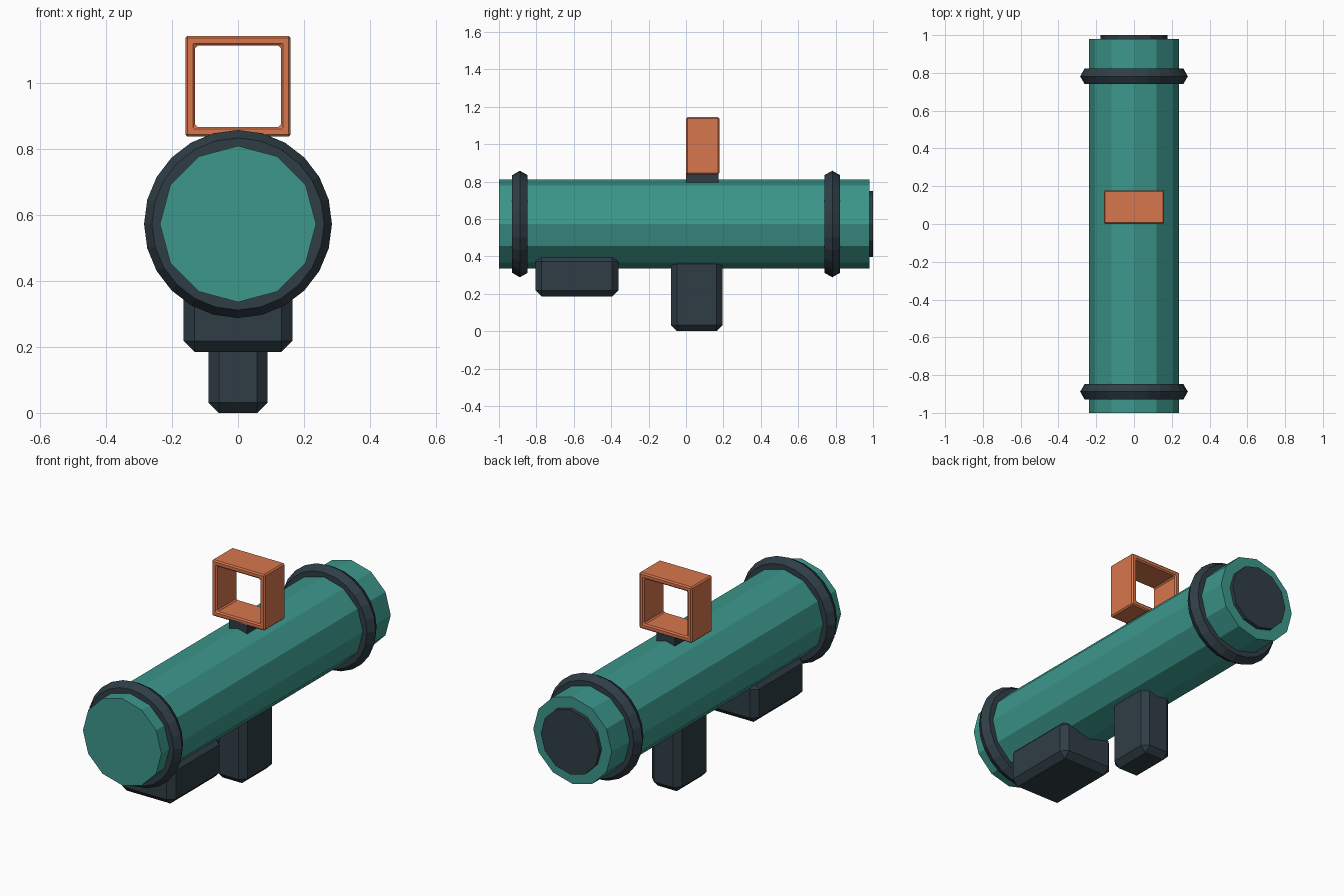
import bpy, bmesh
from math import pi
from mathutils import Matrix

if "Cube" in bpy.data.objects:
    bpy.data.objects.remove(bpy.data.objects["Cube"])


def material(name, color):
    m = bpy.data.materials.new(name)
    m.diffuse_color = (*color, 1)
    m.use_nodes = True
    m.node_tree.nodes["Principled BSDF"].inputs["Base Color"].default_value = m.diffuse_color
    return m


TEAL = material("teal", (0.045, 0.31, 0.26))
DARK = material("dark", (0.028, 0.047, 0.06))
ORANGE = material("orange", (0.68, 0.18, 0.075))
AXIS_Z = 0.573  # height of the tube axis


def finish(bm, name, mat, bevel=0):
    bmesh.ops.recalc_face_normals(bm, faces=bm.faces)
    me = bpy.data.meshes.new(name)
    bm.to_mesh(me)
    bm.free()
    ob = bpy.data.objects.new(name, me)
    bpy.context.collection.objects.link(ob)
    me.materials.append(mat)
    if bevel:
        mod = ob.modifiers.new("bevel", 'BEVEL')
        mod.width = bevel
        mod.segments = 1
        mod.limit_method = 'ANGLE'
    return ob


def box(name, mat, lo, hi, bevel=0):
    bm = bmesh.new()
    size = [h - l for l, h in zip(lo, hi)]
    mid = [(h + l) / 2 for l, h in zip(lo, hi)]
    bmesh.ops.create_cube(bm, size=1, matrix=Matrix.Translation(mid) @ Matrix.Diagonal((*size, 1)))
    return finish(bm, name, mat, bevel)


def cylinder(name, mat, radius, y0, y1, sides=12):
    bm = bmesh.new()
    mat4 = Matrix.Translation((0, (y0 + y1) / 2, AXIS_Z)) @ Matrix.Rotation(pi / 2, 4, 'X')
    bmesh.ops.create_cone(bm, cap_ends=True, segments=sides, radius1=radius, radius2=radius,
                          depth=y1 - y0, matrix=mat4)
    return finish(bm, name, mat)


def ring(name, y):
    bpy.ops.mesh.primitive_torus_add(major_segments=24, minor_segments=6, major_radius=0.237,
                                     minor_radius=0.048, location=(0, y, AXIS_Z),
                                     rotation=(pi / 2, 0, 0))
    ob = bpy.context.object
    ob.name = name
    ob.data.materials.append(mat := DARK)
    ob.data.shade_flat()


# Main tube and rear disc
cylinder("tube", TEAL, 0.237, -1, 0.98)
cylinder("rear_disc", DARK, 0.177, 0.96, 1.0)

# Collars at both ends
ring("front_collar", -0.888)
ring("rear_collar", 0.782)

# Grip and box under the tube
box("grip", DARK, (-0.09, -0.08, 0), (0.09, 0.195, 0.41), 0.032)
box("under_box", DARK, (-0.165, -0.805, 0.185), (0.165, -0.362, 0.405), 0.033)

# Sight stem and open square sight frame
box("sight_stem", DARK, (-0.055, 0, 0.77), (0.055, 0.175, 0.85))
bm = bmesh.new()
corners = [(-1, -1), (1, -1), (1, 1), (-1, 1)]
loops = [[bm.verts.new((cx * hx, y, 0.991 + cz * hz)) for cx, cz in corners]
         for hx, hz, y in ((0.16, 0.153, 0), (0.16, 0.153, 0.178),
                           (0.13, 0.123, 0.178), (0.13, 0.123, 0))]
for k in range(4):
    a, b = loops[k], loops[(k + 1) % 4]
    for i in range(4):
        j = (i + 1) % 4
        bm.faces.new((a[i], a[j], b[j], b[i]))
finish(bm, "sight_frame", ORANGE, 0.007)
